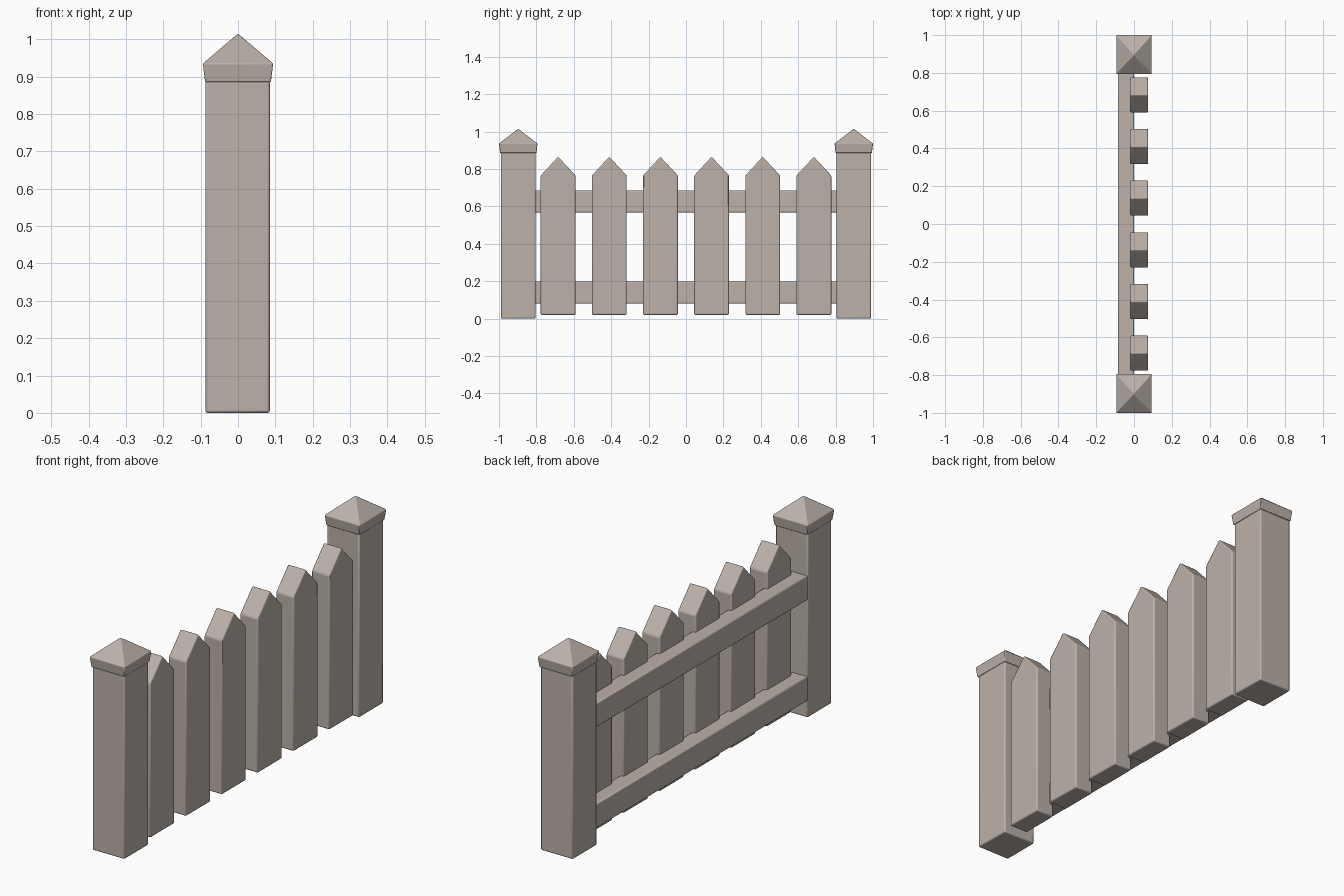
import bpy
import bmesh
import math

cube = bpy.data.objects.get("Cube")
if cube:
    bpy.data.objects.remove(cube, do_unlink=True)

wood = bpy.data.materials.new("weathered_wood")
colour = (0.50, 0.44, 0.395, 1)
wood.diffuse_color = colour
wood.use_nodes = True
wood.node_tree.nodes["Principled BSDF"].inputs["Base Color"].default_value = colour


def finish(bm, name, bevel=0.006):
    """Turn a bmesh into a softly bevelled wooden part."""
    bmesh.ops.recalc_face_normals(bm, faces=bm.faces)
    mesh = bpy.data.meshes.new(name)
    bm.to_mesh(mesh)
    bm.free()
    mesh.materials.append(wood)
    obj = bpy.data.objects.new(name, mesh)
    bpy.context.collection.objects.link(obj)
    mod = obj.modifiers.new("soft_edges", 'BEVEL')
    mod.width = bevel
    mod.segments = 2
    bpy.ops.object.select_all(action='DESELECT')
    obj.select_set(True)
    bpy.context.view_layer.objects.active = obj
    bpy.ops.object.shade_smooth_by_angle(angle=math.radians(35))
    return obj


def extrude_x(name, profile, x0, x1):
    """Extrude a (y, z) outline from x0 to x1."""
    bm = bmesh.new()
    face = bm.faces.new([bm.verts.new((x0, y, z)) for y, z in profile])
    out = bmesh.ops.extrude_face_region(bm, geom=[face])
    verts = [v for v in out["geom"] if isinstance(v, bmesh.types.BMVert)]
    bmesh.ops.translate(bm, verts=verts, vec=(x1 - x0, 0, 0))
    return finish(bm, name)


def box(name, x0, x1, y0, y1, z0, z1):
    return extrude_x(name, [(y0, z0), (y1, z0), (y1, z1), (y0, z1)], x0, x1)


def cap(name, y):
    """Flared square collar with a pyramid roof."""
    bm = bmesh.new()
    rings = []
    for hx, hy, z in ((0.088, 0.097, 0.885), (0.094, 0.103, 0.935)):
        rings.append([bm.verts.new((sx * hx, y + sy * hy, z))
                      for sx, sy in ((-1, -1), (1, -1), (1, 1), (-1, 1))])
    low, high = rings
    apex = bm.verts.new((0, y, 1.015))
    bm.faces.new(low)
    for i in range(4):
        j = (i + 1) % 4
        bm.faces.new((low[i], low[j], high[j], high[i]))
        bm.faces.new((high[i], high[j], apex))
    return finish(bm, name, 0.003)


# End posts with caps
for side, y in (("front", -0.897), ("back", 0.897)):
    box(side + "_post", -0.087, 0.085, y - 0.092, y + 0.092, 0, 0.89)
    cap(side + "_post_cap", y)

# Horizontal rails behind the pickets
box("lower_rail", -0.085, 0.0, -0.82, 0.82, 0.08, 0.198)
box("upper_rail", -0.085, 0.0, -0.82, 0.82, 0.567, 0.685)

# Pointed pickets
for i in range(6):
    y = (i - 2.5) * 0.2735
    w = 0.093
    outline = [(y - w, 0.02), (y + w, 0.02), (y + w, 0.765),
               (y, 0.865), (y - w, 0.765)]
    extrude_x("picket_%d" % (i + 1), outline, -0.02, 0.075)
